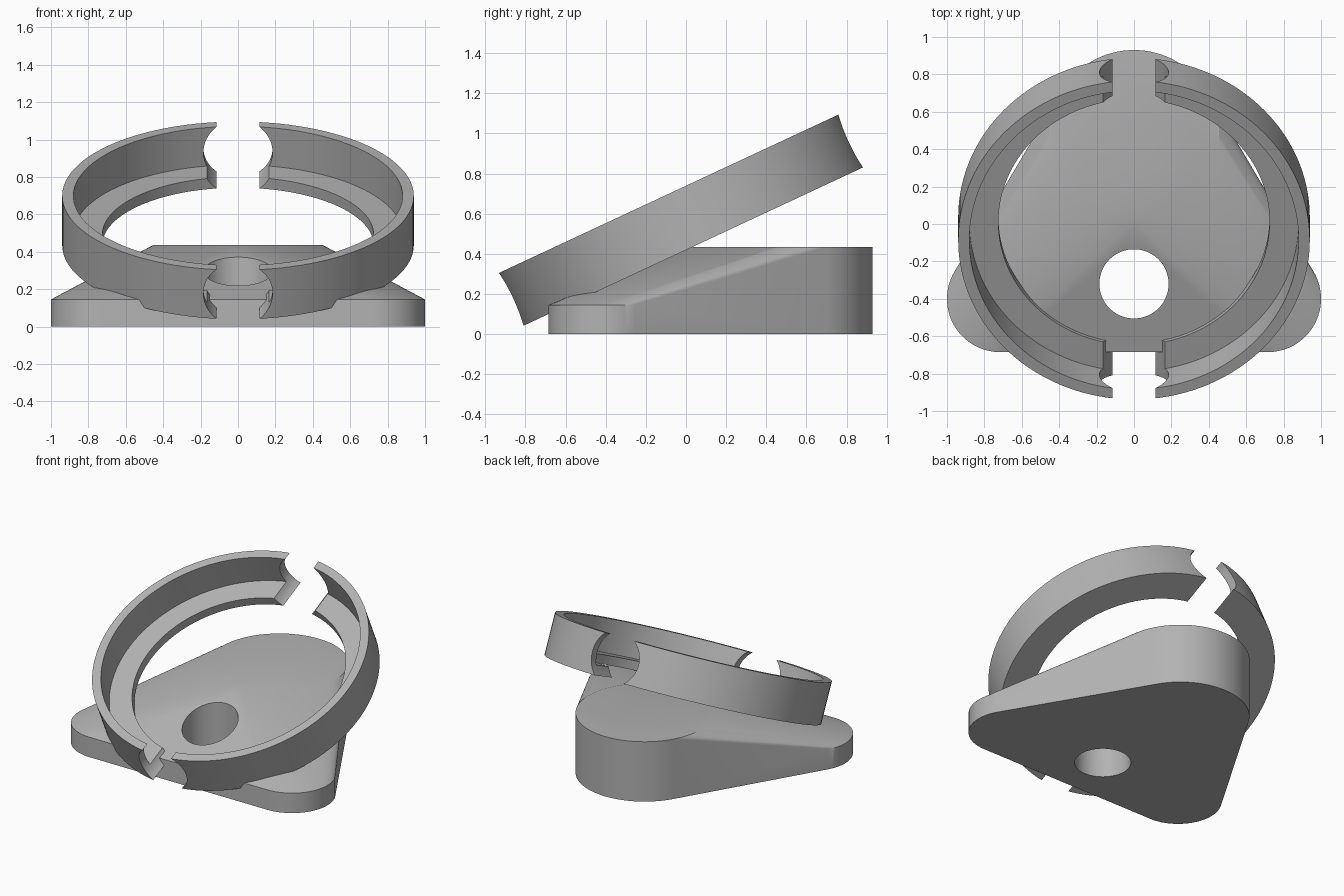
import bpy, bmesh, math
from mathutils import Matrix, Vector

if "Cube" in bpy.data.objects:
    bpy.data.objects.remove(bpy.data.objects["Cube"], do_unlink=True)

grey = bpy.data.materials.new("plain grey")
colour = (0.45, 0.45, 0.45, 1)
grey.diffuse_color = colour
grey.use_nodes = True
grey.node_tree.nodes["Principled BSDF"].inputs["Base Color"].default_value = colour


def make_object(name, bm):
    bmesh.ops.recalc_face_normals(bm, faces=bm.faces[:])
    mesh = bpy.data.meshes.new(name)
    bm.to_mesh(mesh)
    bm.free()
    mesh.materials.append(grey)
    obj = bpy.data.objects.new(name, mesh)
    bpy.context.collection.objects.link(obj)
    return obj


def make_cylinder(name, radius, depth, matrix):
    bm = bmesh.new()
    bmesh.ops.create_cone(bm, cap_ends=True, segments=96, radius1=radius,
                          radius2=radius, depth=depth, matrix=matrix)
    return make_object(name, bm)


def cut(obj, cutter):
    mod = obj.modifiers.new("cut", 'BOOLEAN')
    mod.operation = 'DIFFERENCE'
    mod.solver = 'EXACT'
    mod.object = cutter
    bpy.ops.object.select_all(action='DESELECT')
    bpy.context.view_layer.objects.active = obj
    obj.select_set(True)
    bpy.ops.object.modifier_apply(modifier=mod.name)
    bpy.data.objects.remove(cutter, do_unlink=True)
    bpy.ops.object.shade_smooth_by_angle(angle=math.radians(25))


# Wedge base: hull around two low front discs and one tall back disc
bm = bmesh.new()
steps = 96
for x, y, radius, height in ((-0.715, -0.4, 0.285, 0.145),
                             (0.715, -0.4, 0.285, 0.145),
                             (0, 0.475, 0.455, 0.435)):
    for i in range(steps):
        a = math.tau * i / steps
        for z in (0, height):
            bm.verts.new((x + radius * math.cos(a), y + radius * math.sin(a), z))
hull = bmesh.ops.convex_hull(bm, input=bm.verts[:])
loose = {g for g in hull["geom_interior"] + hull["geom_unused"]
         if isinstance(g, bmesh.types.BMVert)}
bmesh.ops.delete(bm, geom=list(loose), context='VERTS')
bmesh.ops.dissolve_limit(bm, angle_limit=0.001, verts=bm.verts[:], edges=bm.edges[:])
base = make_object("wedge_base", bm)

# Vertical hole through the base
cut(base, make_cylinder("hole_cutter", 0.185, 2, Matrix.Translation((0, -0.32, 0))))

# Tilted ring with an inner shelf, turned from an L-shaped profile
outer, wall, inner, half, shelf = 0.94, 0.88, 0.725, 0.145, -0.082
profile = [(outer, -half), (outer, half), (wall, half),
           (wall, shelf), (inner, shelf), (inner, -half)]
bm = bmesh.new()
verts = [bm.verts.new((r, 0, z)) for r, z in profile]
edges = [bm.edges.new((verts[i - 1], verts[i])) for i in range(len(verts))]
bmesh.ops.spin(bm, geom=verts + edges, cent=(0, 0, 0), axis=(0, 0, 1),
               angle=math.tau, steps=128, use_merge=True)
bmesh.ops.remove_doubles(bm, verts=bm.verts[:], dist=0.0001)
ring = make_object("tilted_ring", bm)

# Round cross-cut opening the ring at front and back
cut(ring, make_cylinder("gap_cutter", 0.185, 3, Matrix.Rotation(math.pi / 2, 4, 'X')))
ring.matrix_world = (Matrix.Translation(Vector((0, -0.025, 0.5675)))
                     @ Matrix.Rotation(math.radians(25), 4, 'X'))
